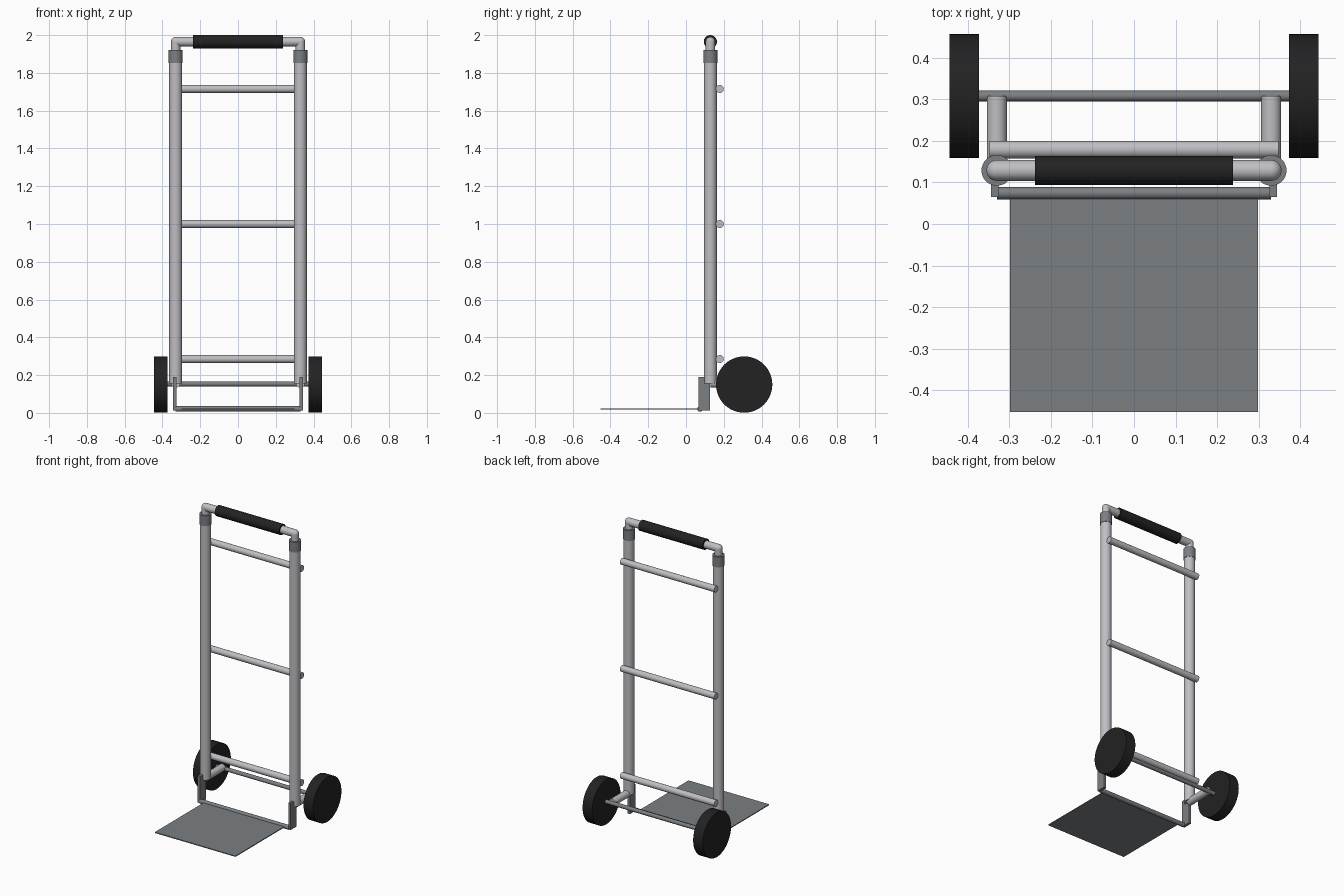
import bpy
from mathutils import Vector

cube = bpy.data.objects.get("Cube")
if cube:
    bpy.data.objects.remove(cube, do_unlink=True)


def material(name, rgb, rough):
    m = bpy.data.materials.new(name)
    m.use_nodes = True
    m.diffuse_color = (*rgb, 1)
    bsdf = m.node_tree.nodes["Principled BSDF"]
    bsdf.inputs["Base Color"].default_value = (*rgb, 1)
    bsdf.inputs["Roughness"].default_value = rough
    return m


ALUMINIUM = material("light aluminium", (0.52, 0.52, 0.55), 0.5)
STEEL = material("dark grey steel", (0.20, 0.215, 0.23), 0.5)
RUBBER = material("black rubber", (0.016, 0.016, 0.016), 0.8)


def finish(name, mat, smooth=True):
    ob = bpy.context.object
    ob.name = ob.data.name = name
    ob.data.materials.append(mat)
    if smooth:
        bpy.ops.object.shade_smooth_by_angle()
    return ob


def rod(name, start, end, radius, mat, sides=32):
    a, b = Vector(start), Vector(end)
    d = b - a
    bpy.ops.mesh.primitive_cylinder_add(
        vertices=sides, radius=radius, depth=d.length, location=(a + b) / 2,
        rotation=d.to_track_quat('Z', 'Y').to_euler())
    return finish(name, mat)


def cross_rod(name, half, y, z, radius, mat):
    return rod(name, (-half, y, z), (half, y, z), radius, mat)


def box(name, low, high, mat):
    a, b = Vector(low), Vector(high)
    bpy.ops.mesh.primitive_cube_add(size=1, location=(a + b) / 2)
    bpy.context.object.scale = b - a
    bpy.ops.object.transform_apply(location=False, rotation=False, scale=True)
    return finish(name, mat, False)


RAIL_X, RAIL_Y = 0.33, 0.129
HANDLE_Z = 1.965
AXLE_Y, AXLE_Z = 0.308, 0.153

# Parts repeated on both sides
for side, s in (("left", 1), ("right", -1)):
    x = s * RAIL_X
    rod(side + "_rail", (x, RAIL_Y, 0.155), (x, RAIL_Y, 1.9), 0.034, ALUMINIUM)
    rod(side + "_collar", (x, RAIL_Y, 1.853), (x, RAIL_Y, 1.922), 0.037, STEEL)
    rod(side + "_handle_post", (x, RAIL_Y, 1.89), (x, RAIL_Y, HANDLE_Z), 0.025, ALUMINIUM)
    bpy.ops.mesh.primitive_uv_sphere_add(
        segments=32, ring_count=16, radius=0.025, location=(x, RAIL_Y, HANDLE_Z))
    finish(side + "_handle_elbow", ALUMINIUM)
    # Arm reaching back to the axle
    rod(side + "_axle_arm", (x, RAIL_Y, 0.158), (x, AXLE_Y, 0.158), 0.024, ALUMINIUM)
    # Flat bracket joining the rail to the toe plate
    box(side + "_toe_bracket", (x + s * 0.005 - 0.009, 0.065, 0.012),
        (x + s * 0.005 + 0.009, 0.127, 0.19), STEEL)
    rod(side + "_wheel", (s * 0.373, AXLE_Y, AXLE_Z - 0.003),
        (s * 0.444, AXLE_Y, AXLE_Z - 0.003), 0.149, RUBBER, 64)

# Handle and grip
cross_rod("handle_bar", RAIL_X, RAIL_Y, HANDLE_Z, 0.025, ALUMINIUM)
cross_rod("handle_grip", 0.238, RAIL_Y, HANDLE_Z, 0.035, RUBBER)

# Rungs behind the rails
for name, z in (("lower", 0.285), ("middle", 1.0), ("upper", 1.715)):
    cross_rod(name + "_rung", 0.348, 0.179, z, 0.021, ALUMINIUM)

# Axle, toe bar and toe plate
cross_rod("axle", 0.375, AXLE_Y, AXLE_Z, 0.013, STEEL)
cross_rod("toe_bar", RAIL_X, 0.074, 0.021, 0.0145, STEEL)
box("toe_plate", (-0.298, -0.452, 0.018), (0.298, 0.074, 0.024), STEEL)
